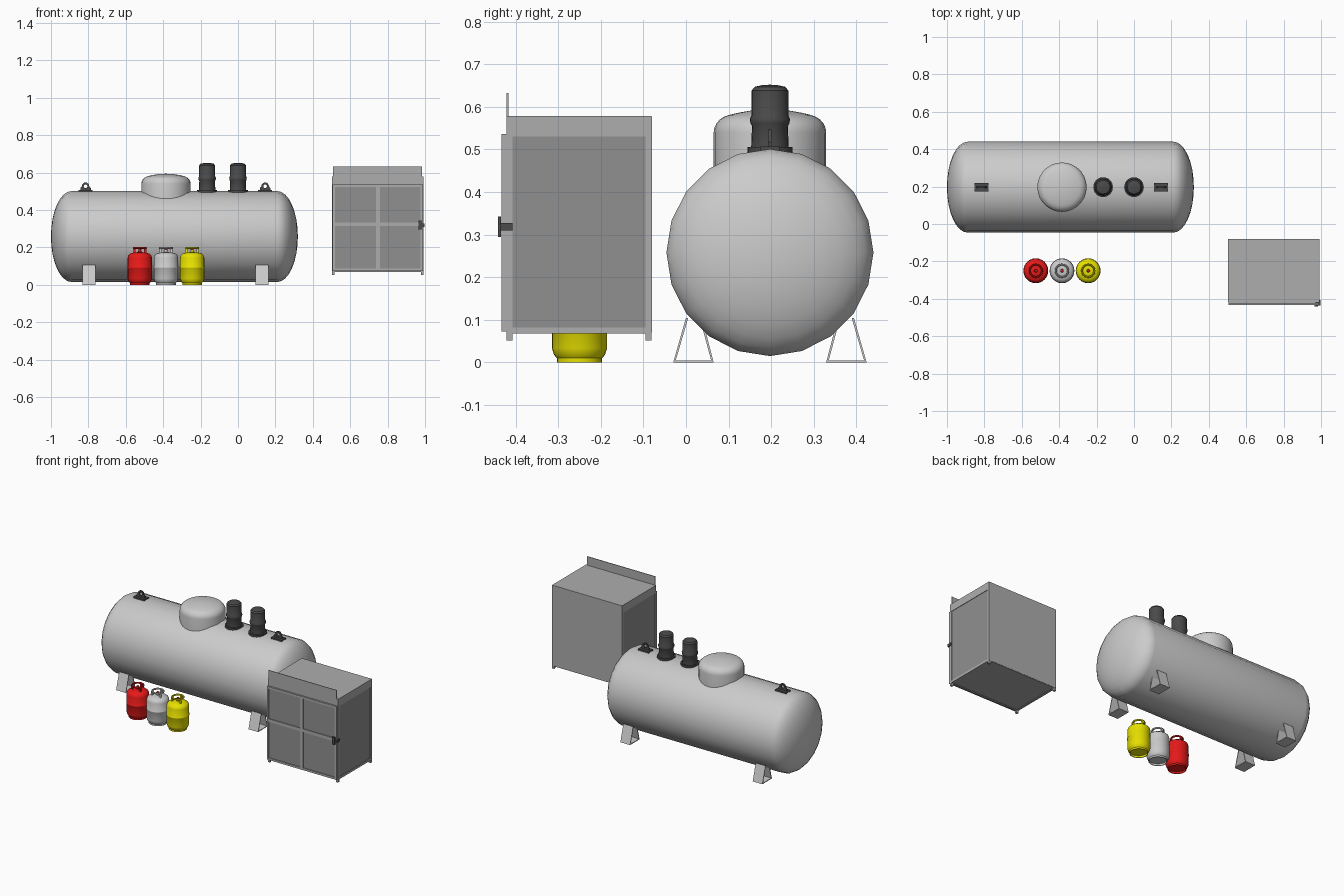
import bpy, bmesh
from math import sin, cos, pi
from mathutils import Vector, Matrix

if "Cube" in bpy.data.objects:
    bpy.data.objects.remove(bpy.data.objects["Cube"])


def material(name, c):
    m = bpy.data.materials.new(name)
    m.diffuse_color = (*c, 1)
    m.use_nodes = True
    m.node_tree.nodes["Principled BSDF"].inputs["Base Color"].default_value = m.diffuse_color
    return m


DARK = material("dark_metal", (0.07, 0.07, 0.07))
LIGHT = material("light_steel", (0.6, 0.6, 0.6))
PANEL = material("mesh_panel", (0.28, 0.28, 0.28))
FRAME = material("cabinet_grey", (0.42, 0.42, 0.42))
RED = material("red_paint", (0.8, 0.01, 0.01))
YELLOW = material("yellow_paint", (0.8, 0.75, 0.0))


def finish(bm, name, mat=None, smooth=None):
    bmesh.ops.recalc_face_normals(bm, faces=bm.faces)
    me = bpy.data.meshes.new(name)
    bm.to_mesh(me)
    bm.free()
    ob = bpy.data.objects.new(name, me)
    bpy.context.collection.objects.link(ob)
    if mat:
        me.materials.append(mat)
    if smooth:
        bpy.ops.object.select_all(action='DESELECT')
        ob.select_set(True)
        bpy.context.view_layer.objects.active = ob
        bpy.ops.object.shade_smooth_by_angle(angle=smooth)
    return ob


def lathe(name, profile, loc, mat=None, steps=24, axis='Z'):
    """Spin (radius, height) points about an axis through loc."""
    bm = bmesh.new()
    vs = [bm.verts.new((r, 0, z)) for r, z in profile]
    es = [bm.edges.new(p) for p in zip(vs, vs[1:])]
    bmesh.ops.spin(bm, geom=vs + es, axis=(0, 0, 1), cent=(0, 0, 0), angle=2 * pi, steps=steps)
    bmesh.ops.remove_doubles(bm, verts=bm.verts, dist=1e-5)
    m = Matrix.Translation(loc)
    if axis == 'X':
        m = m @ Matrix.Rotation(pi / 2, 4, 'Y')
    bmesh.ops.transform(bm, matrix=m, verts=bm.verts)
    return finish(bm, name, mat, 0.65)


def box(name, lo, hi, mat=None):
    bm = bmesh.new()
    bmesh.ops.create_cube(bm, size=1)
    for v in bm.verts:
        v.co = Vector([(l + h) / 2 + c * (h - l) for l, h, c in zip(lo, hi, v.co)])
    return finish(bm, name, mat)


# Storage tank with elliptical ends
TY, TZ, R, HEAD = 0.197, 0.258, 0.243, 0.11
arc = [(R * sin(i * pi / 16), HEAD * cos(i * pi / 16)) for i in range(9)]
prof = [(r, -1 + HEAD - h) for r, h in arc] + [(r, 0.32 - HEAD + h) for r, h in reversed(arc)]
lathe("tank_body", prof, (0, TY, TZ), None, 20, 'X')

# Manway dome on top of the tank
dome = [(0, 0.43), (0.132, 0.43), (0.132, 0.54)]
dome += [(0.085 + 0.047 * cos(i * pi / 12), 0.54 + 0.042 * sin(i * pi / 12)) for i in range(1, 6)]
lathe("manway_dome", dome + [(0.075, 0.586), (0.04, 0.592), (0, 0.594)], (-0.385, TY, 0), None, 28)

# Relief valves
valve = [(0, 0.47), (0.053, 0.47), (0.053, 0.506), (0.044, 0.506), (0.042, 0.555), (0.046, 0.562),
         (0.047, 0.572), (0.043, 0.58), (0.043, 0.638), (0.036, 0.647), (0.018, 0.651), (0, 0.652)]
for i, x in enumerate((-0.165, 0.0)):
    lathe(f"relief_valve_{i + 1}", valve, (x, TY, 0), DARK)


# Lifting lugs: pierced plate on a base pad
def lug(name, x):
    box(name + "_pad", (x - 0.038, TY - 0.022, 0.492), (x + 0.038, TY + 0.022, 0.507), DARK)
    bm = bmesh.new()
    rings = []
    for k in range(16):
        a = k * pi / 8
        c, s = cos(a), sin(a)
        m = max(abs(c), abs(s))
        o = (0.02 * c, 0.02 * s) if s > -1e-6 else (0.028 * c / m, 0.024 * s / m)
        rings.append([bm.verts.new((x + px, TY + y, 0.527 + pz))
                      for px, pz, y in ((*o, -0.004), (0.01 * c, 0.01 * s, -0.004),
                                        (0.01 * c, 0.01 * s, 0.004), (*o, 0.004))])
    for k in range(16):
        p, q = rings[k], rings[(k + 1) % 16]
        for j in range(4):
            bm.faces.new((p[j], q[j], q[(j + 1) % 4], p[(j + 1) % 4]))
    finish(bm, name, DARK)


lug("lifting_lug_left", -0.815)
lug("lifting_lug_right", 0.145)


# Tank feet: bent sheet, mirrored across the tank axis
def foot(name, x, side):
    bm = bmesh.new()
    pts = [(-0.197, 0.105), (-0.227, 0), (-0.132, 0), (-0.154, 0.085)]
    pts += [(-0.159, 0.083), (-0.138, 0.005), (-0.221, 0.005), (-0.192, 0.104)]
    a, b = [[bm.verts.new((x + dx, TY + side * y, z)) for y, z in pts] for dx in (-0.034, 0.034)]
    for i in range(8):
        j = (i + 1) % 8
        bm.faces.new((a[i], a[j], b[j], b[i]))
    for ring in (a, b):
        for i in range(3):
            bm.faces.new((ring[i], ring[i + 1], ring[6 - i], ring[7 - i]))
    finish(bm, name, LIGHT)


for xn, x in (("left", -0.797), ("right", 0.128)):
    for yn, s in (("front", 1), ("back", -1)):
        foot(f"tank_foot_{xn}_{yn}", x, s)

# Gas bottles with foot ring, seam, carrying ring and valve
bottle = [(0, 0.012), (0.049, 0.012), (0.049, 0), (0.053, 0), (0.053, 0.01), (0.06, 0.018),
          (0.065, 0.034), (0.065, 0.088), (0.0665, 0.09), (0.0665, 0.094), (0.065, 0.096),
          (0.065, 0.145), (0.061, 0.158), (0.05, 0.167), (0.03, 0.173), (0, 0.175)]
ring = [(0.033 + 0.005 * cos(i * pi / 4), 0.197 + 0.006 * sin(i * pi / 4)) for i in range(9)]
for name, x, mat in (("red", -0.525, RED), ("grey", -0.385, LIGHT), ("yellow", -0.245, YELLOW)):
    lathe(name + "_bottle", bottle, (x, -0.25, 0), mat)
    lathe(name + "_bottle_ring", ring, (x, -0.25, 0), mat)
    lathe(name + "_bottle_valve", [(0, 0.17), (0.01, 0.17), (0.007, 0.187), (0, 0.187)],
          (x, -0.25, 0), mat, 12)
    lathe(name + "_bottle_knob", [(0, 0.186), (0.008, 0.186), (0.008, 0.193), (0, 0.193)],
          (x, -0.25, 0), RED, 12)
    for k in range(3):
        a = pi / 2 + k * 2 * pi / 3
        cx, cy = x + 0.033 * cos(a), -0.25 + 0.033 * sin(a)
        box(f"{name}_bottle_strut_{k + 1}", (cx - 0.006, cy - 0.004, 0.168),
            (cx + 0.006, cy + 0.004, 0.196), mat)

# Bottle cabinet: posts, rails and roof
X0, X1, Y0, Y1 = 0.503, 0.993, -0.421, -0.081
P = 0.014
for i, px in enumerate((X0, X1 - P)):
    for j, py in enumerate((Y0, Y1 - P)):
        box(f"cabinet_post_{i}{j}", (px, py, 0.052), (px + P, py + P, 0.575), FRAME)
    box(f"cabinet_side_rail_{i}", (px, Y0, 0.068), (px + P, Y1, 0.082), FRAME)
    box(f"cabinet_side_trim_{i}", (px, Y0, 0.53), (px + P, Y1, 0.577), FRAME)
for j, py in enumerate((Y0, Y1 - P)):
    box(f"cabinet_rail_{j}", (X0, py, 0.068), (X1, py + P, 0.082), FRAME)
    box(f"cabinet_trim_{j}", (X0, py, 0.53), (X1, py + P, 0.577), FRAME)
box("cabinet_roof", (X0, Y0, 0.57), (X1, Y1, 0.578), FRAME)
box("cabinet_header", (0.507, -0.421, 0.574), (0.983, -0.417, 0.633), FRAME)

# Cabinet side, back and floor panels
for n, a, b in (("left", X0 + 0.003, X0 + 0.007), ("right", X1 - 0.007, X1 - 0.003)):
    box(f"cabinet_panel_{n}", (a, Y0 + 0.01, 0.075), (b, Y1 - 0.01, 0.54), PANEL)
box("cabinet_back_panel", (X0, Y1 - 0.004, 0.07), (X1, Y1 + 0.001, 0.577), FRAME)
box("cabinet_floor", (X0 + 0.005, Y0 + 0.005, 0.07), (X1 - 0.005, Y1 - 0.005, 0.076), FRAME)

# Door with frame, cross bars, mesh and latch
D0, D1 = -0.433, -0.4215
for n, a, b, c, d in (("left", 0.505, 0.518, 0.073, 0.536), ("right", 0.977, 0.99, 0.073, 0.536),
                      ("bottom", 0.518, 0.977, 0.073, 0.086), ("top", 0.518, 0.977, 0.523, 0.536),
                      ("upright", 0.738, 0.758, 0.086, 0.523),
                      ("crossbar", 0.518, 0.977, 0.313, 0.333)):
    box(f"door_{n}", (a, D0, c), (b, D1, d), FRAME)
box("door_mesh", (0.515, -0.428, 0.083), (0.98, -0.425, 0.526), PANEL)
box("latch_plate", (0.966, -0.441, 0.295), (0.984, -0.434, 0.343), DARK)
box("latch_bar", (0.97, -0.437, 0.31), (0.998, -0.407, 0.327), DARK)
